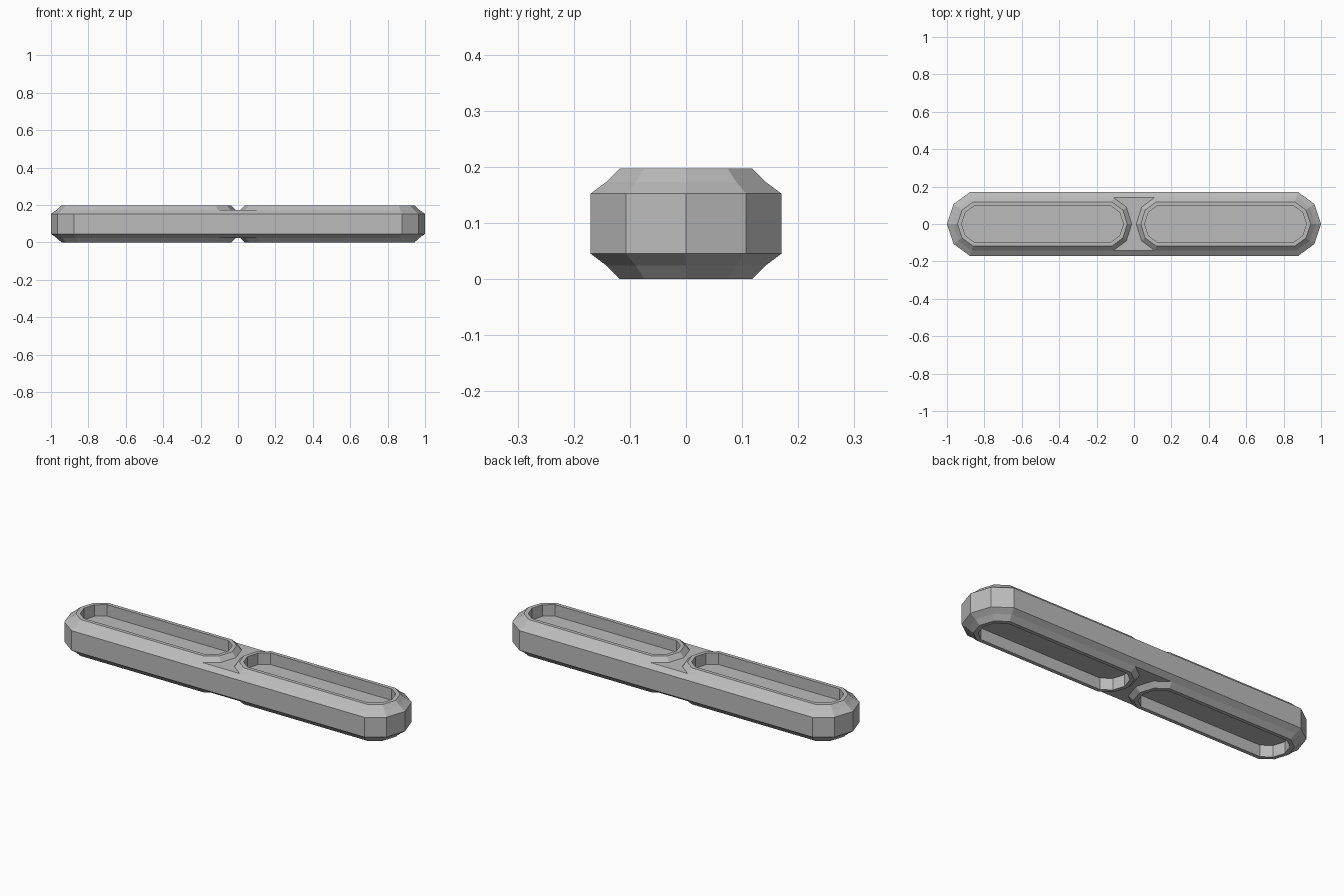
import bpy
import bmesh

cube = bpy.data.objects.get("Cube")
if cube:
    bpy.data.objects.remove(cube, do_unlink=True)

HEIGHT = 0.197
INNER_X = 0.11   # where each rim starts to curve in at the waist

grey = bpy.data.materials.new("plain_grey")
grey.use_nodes = True
colour = (0.5, 0.5, 0.5, 1)
grey.diffuse_color = colour
grey.node_tree.nodes["Principled BSDF"].inputs["Base Color"].default_value = colour


def end_arc(tip, corner, w):
    """Five points round one end, from -y to +y."""
    mid = corner + (tip - corner) * 0.71
    return [(corner, -w), (mid, -w * 0.63), (tip, 0), (mid, w * 0.63), (corner, w)]


def body_outline(tip, corner, w):
    right = [(INNER_X, -w)] + end_arc(tip, corner, w) + [(INNER_X, w)]
    return right + [(-x, -y) for x, y in right]


def rim_outline(inner_tip, inner_corner, outer_corner, outer_tip, w):
    return end_arc(outer_tip, outer_corner, w) + end_arc(inner_tip, inner_corner, w)[::-1]


def ring(bm, pts, z, sx=1, sz=1):
    zz = z if sz > 0 else HEIGHT - z
    return [bm.verts.new((sx * x, y, zz)) for x, y in pts]


def loft(bm, rings):
    for a, b in zip(rings, rings[1:]):
        for i in range(len(a)):
            j = (i + 1) % len(a)
            bm.faces.new((a[i], a[j], b[j], b[i]))


bm = bmesh.new()

# Outer wall with a chamfer above and below
wide = body_outline(1.0, 0.878, 0.17)
narrow = body_outline(0.97, 0.868, 0.142)
loft(bm, [ring(bm, narrow, 0.024), ring(bm, wide, 0.045),
          ring(bm, wide, 0.152), ring(bm, narrow, 0.173)])

# Raised rims and sunken pockets, two on each face
rim_base = rim_outline(0.012, INNER_X, 0.868, 0.97, 0.142)
rim_top = rim_outline(0.036, 0.118, 0.86, 0.944, 0.118)
pocket = rim_outline(0.057, 0.125, 0.852, 0.922, 0.098)
for sz in (1, -1):
    for sx in (1, -1):
        rings = [ring(bm, pts, z, sx, sz) for pts, z in (
            (rim_base, 0.173), (rim_top, HEIGHT), (pocket, HEIGHT), (pocket, 0.135))]
        loft(bm, rings)
        bm.faces.new(rings[-1])
    # Flat waist between the rims
    inner = end_arc(0.012, INNER_X, 0.142)
    waist = inner + [(-x, y) for x, y in reversed(inner)]
    bm.faces.new(ring(bm, waist, 0.173, 1, sz))

bmesh.ops.remove_doubles(bm, verts=bm.verts, dist=0.0005)
bmesh.ops.recalc_face_normals(bm, faces=bm.faces)

mesh = bpy.data.meshes.new("double_pocket_bar")
bm.to_mesh(mesh)
bm.free()
mesh.materials.append(grey)
bar = bpy.data.objects.new("double_pocket_bar", mesh)
bpy.context.collection.objects.link(bar)
